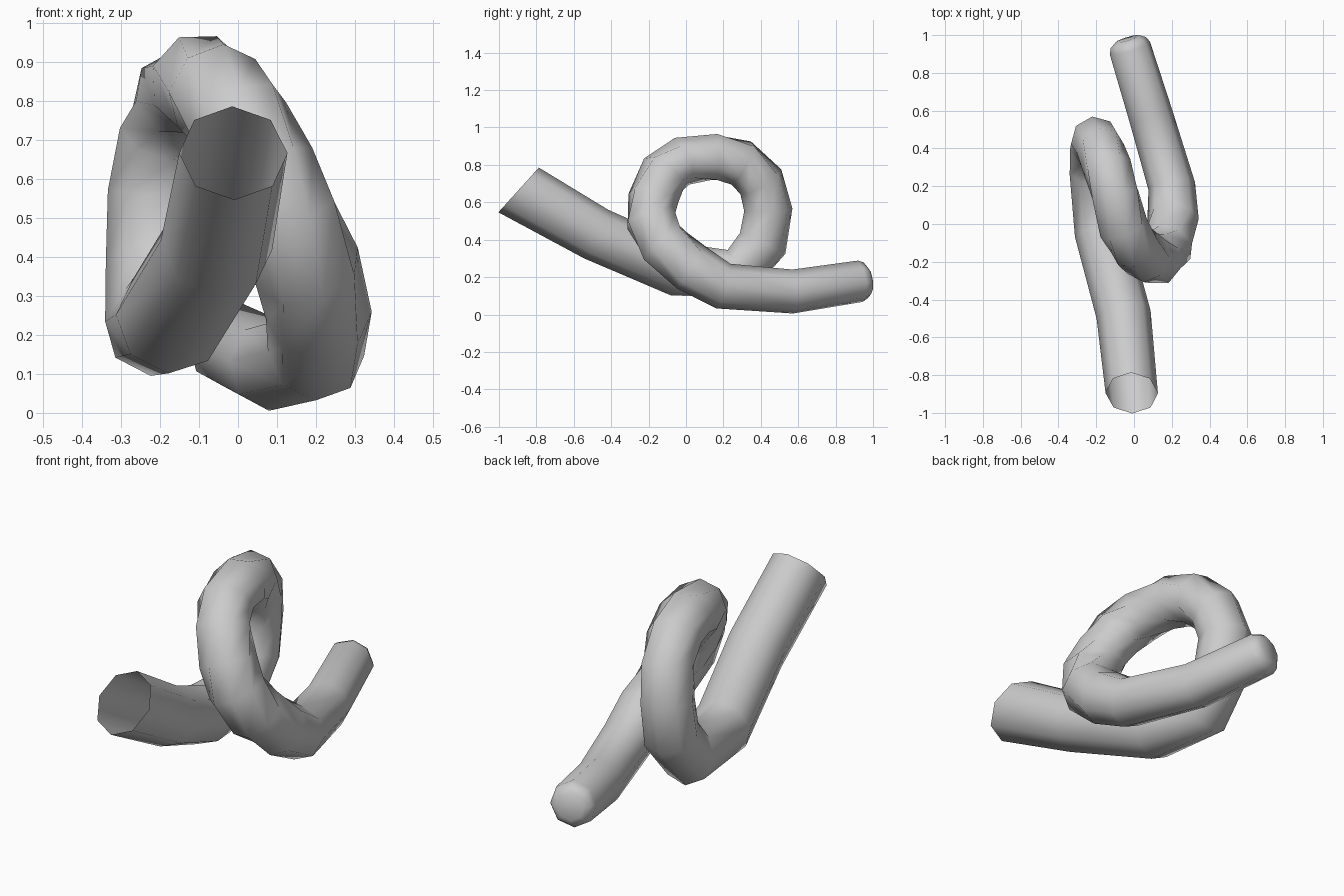
import bpy, bmesh, math
from mathutils import Vector

if "Cube" in bpy.data.objects:
    bpy.data.objects.remove(bpy.data.objects["Cube"])

SIDES = 8

# centre line of the looped tube: x, y, z, radius
PATH = [
    (-.012, -.895, .666, .138), (-.055, -.48, .43, .145), (-.172, -.045, .24, .143),
    (-.205, .275, .22, .137), (-.205, .41, .38, .135), (-.205, .44, .56, .130),
    (-.178, .40, .71, .128), (-.14, .295, .81, .130), (-.098, .15, .842, .132),
    (-.055, -.02, .82, .132), (.003, -.12, .75, .134), (.068, -.175, .62, .136),
    (.123, -.185, .50, .140), (.178, -.115, .37, .140), (.207, .03, .25, .136),
    (.20, .20, .152, .125), (.09, .57, .123, .118), (-.022, .932, .178, .112),
]
pts = [Vector(p[:3]) for p in PATH]
rad = [p[3] for p in PATH]
n = len(pts)

grey = bpy.data.materials.new("plain grey")
grey.diffuse_color = (.6, .6, .6, 1)
grey.use_nodes = True
grey.node_tree.nodes["Principled BSDF"].inputs["Base Color"].default_value = grey.diffuse_color

bm = bmesh.new()
rings = []
side = Vector((1, 0, 0))
twist = 0


def add_ring(centre, tangent, side, r, twist):
    up = tangent.cross(side).normalized()
    angles = [twist + 2 * math.pi * k / SIDES for k in range(SIDES)]
    return [bm.verts.new(centre + (side * math.cos(a) + up * math.sin(a)) * r) for a in angles]


# sweep an octagon along the path, wringing it gently around the loop
for i in range(n):
    a = (pts[i] - pts[max(i - 1, 0)]).normalized()
    b = (pts[min(i + 1, n - 1)] - pts[i]).normalized()
    tangent = (a + b).normalized()
    side = (side - tangent * side.dot(tangent)).normalized()
    if 7 <= i <= 14:
        twist += .3
    rings.append(add_ring(pts[i], tangent, side, rad[i], twist))

# slanted cut on the open front end, slightly taller than wide
axis = (pts[1] - pts[0]).normalized()
cut = Vector((0, .74, -.67))
for v in rings[0]:
    v.co -= axis * ((v.co - pts[0]).dot(cut) / axis.dot(cut))
    v.co.y = pts[0].y + (v.co.y - pts[0].y) * 1.14
    v.co.z = pts[0].z + (v.co.z - pts[0].z) * 1.14

# rounded closed tail
tail = (pts[-1] - pts[-2]).normalized()
rings.append(add_ring(pts[-1] + tail * .03, tail, side, rad[-1] * .87, twist))
rings.append(add_ring(pts[-1] + tail * .05, tail, side, rad[-1] * .6, twist))

for p, q in zip(rings, rings[1:]):
    for k in range(SIDES):
        j = (k + 1) % SIDES
        bm.faces.new((p[k], p[j], q[j], q[k]))
bm.faces.new(rings[-1])
bmesh.ops.recalc_face_normals(bm, faces=bm.faces)
for f in bm.faces:
    f.smooth = True

mesh = bpy.data.meshes.new("looped_tube")
bm.to_mesh(mesh)
bm.free()
mesh.materials.append(grey)
tube = bpy.data.objects.new("looped_tube", mesh)
bpy.context.collection.objects.link(tube)
